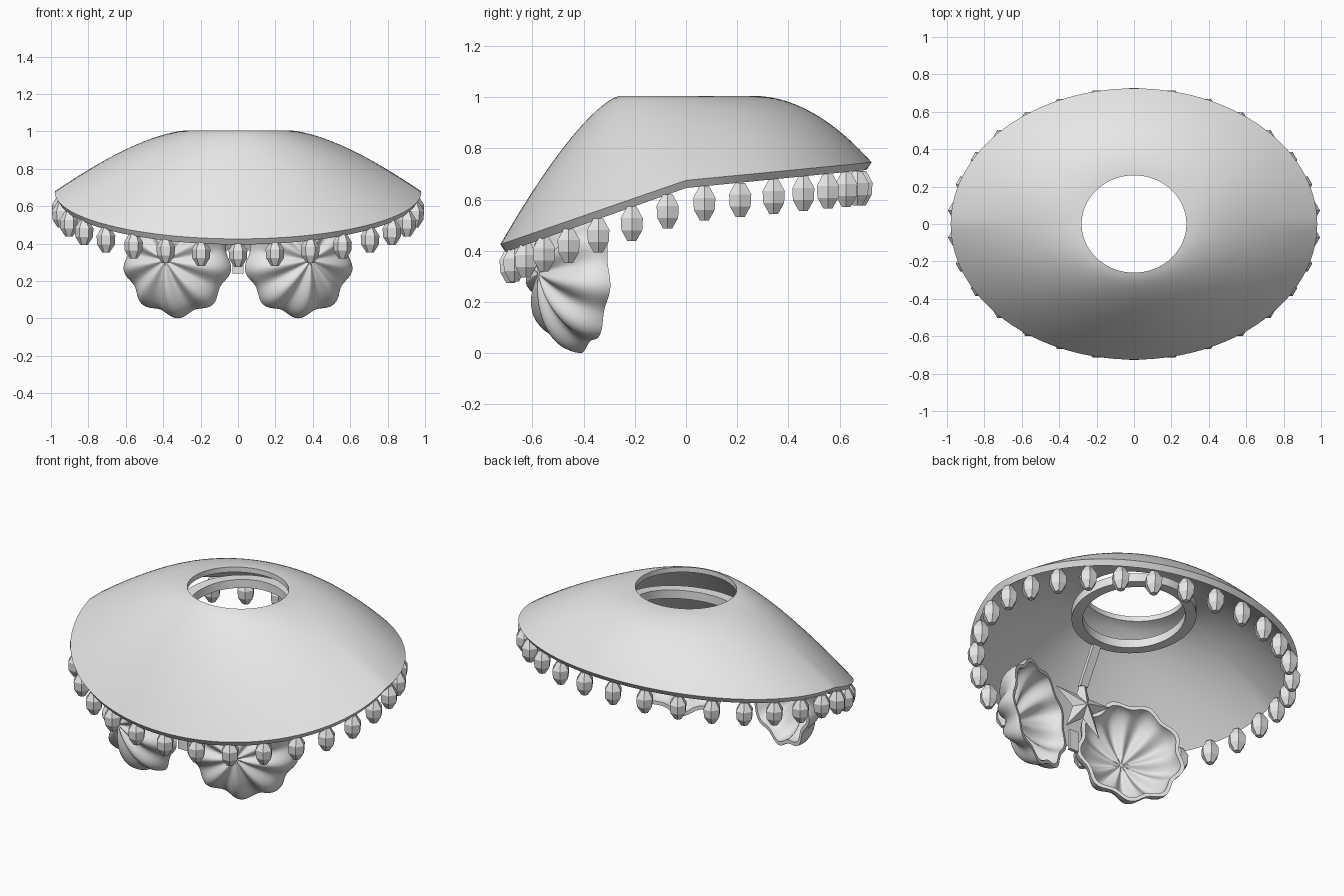
import bpy, bmesh, math
from mathutils import Vector, Matrix

if "Cube" in bpy.data.objects:
    bpy.data.objects.remove(bpy.data.objects["Cube"])

grey = bpy.data.materials.new("light grey")
grey.diffuse_color = (0.8, 0.8, 0.8, 1)
grey.use_nodes = True
grey.node_tree.nodes["Principled BSDF"].inputs["Base Color"].default_value = grey.diffuse_color


def finish(name, bm, smooth=None):
    bmesh.ops.recalc_face_normals(bm, faces=bm.faces)
    me = bpy.data.meshes.new(name)
    bm.to_mesh(me)
    bm.free()
    me.materials.append(grey)
    ob = bpy.data.objects.new(name, me)
    bpy.context.collection.objects.link(ob)
    if smooth:
        bpy.ops.object.select_all(action='DESELECT')
        ob.select_set(True)
        bpy.context.view_layer.objects.active = ob
        bpy.ops.object.shade_smooth_by_angle(angle=math.radians(smooth))
    return ob


def loft(bm, rings, closed=False, cap=False):
    """Skin a list of closed point rings."""
    vs = [[bm.verts.new(p) for p in r] for r in rings]
    n = len(vs[0])
    pairs = list(zip(vs, vs[1:])) + ([(vs[-1], vs[0])] if closed else [])
    for a, b in pairs:
        for i in range(n):
            j = (i + 1) % n
            bm.faces.new((a[i], a[j], b[j], b[i]))
    if cap:
        bm.faces.new(vs[0])
        bm.faces.new(vs[-1])


def rim_z(y):
    return 0.675 + (0.345 if y < 0 else 0.097) * y


def cape_ring(t, inset, drop, n=120):
    pts = []
    for i in range(n):
        a = 2 * math.pi * i / n
        c, s = math.cos(a), math.sin(a)
        p = 1.4 + 0.6 * max(0, s)
        z = 1.005 - (1.005 - rim_z(0.725 * s)) * t ** p
        pts.append(((0.28 + 0.70 * t - inset * t) * c,
                    (0.26 + 0.465 * t - inset * t) * s, z - drop))
    return pts


# Flared oval cape with a neck hole and a slanted rim
bm = bmesh.new()
ts = [i / 20 for i in range(21)]
loft(bm, [cape_ring(t, 0, 0) for t in ts] +
     [cape_ring(t, 0.02, 0.03) for t in reversed(ts)], closed=True)
finish("cape", bm, 35)

# Neck ring below the hole, tilted down at the front
bm = bmesh.new()
rings = []
for w, h in ((0, 0), (0.06, 0), (0.06, -0.05), (0, -0.05)):
    rings.append([((0.285 + w) * math.cos(a), (0.265 + w) * math.sin(a),
                   0.895 + h + 0.1 * math.sin(a) * 0.4)
                  for a in (2 * math.pi * i / 64 for i in range(64))])
loft(bm, rings, closed=True)
finish("neck_ring", bm, 35)

# Faceted beads hanging around the rim
bm = bmesh.new()
for k in range(30):
    a = math.radians(6 + 12 * k)
    x, y = 0.95 * math.cos(a), 0.685 * math.sin(a)
    z = rim_z(y) - 0.097
    loft(bm, [[(x + r * math.cos(b), y + r * math.sin(b), z + h)
               for b in (math.pi * i / 3 for i in range(6))]
              for r, h in ((0.022, 0.067), (0.05, 0.022),
                           (0.047, -0.025), (0.02, -0.067))], cap=True)
finish("rim_beads", bm)


# Scalloped shell cups, opening towards the back
def shell_point(q, a, inner):
    lobe = math.cos(9 * a)
    r = 0.295 * math.sin(q * math.pi / 2) * (1 + 0.05 * q * lobe)
    d = 0.18 * math.cos(q * math.pi / 2) + 0.018 * lobe * math.sin(math.pi * q)
    if inner:
        r, d = r * 0.925, d - 0.02 * (1 - q)
    return Vector((r * math.sin(a), -d, -r * math.cos(a)))


qs = [0.02 + 0.98 * i / 16 for i in range(17)]
angles = [2 * math.pi * i / 108 for i in range(108)]
for side, label in ((-1, "left"), (1, "right")):
    bm = bmesh.new()
    rings = [[shell_point(q, a, False) for a in angles] for q in qs]
    rings += [[shell_point(q, a, True) for a in angles] for q in reversed(qs)]
    loft(bm, rings, cap=True)
    turn = Matrix.Rotation(side * math.radians(22), 4, 'Z')
    bm.transform(Matrix.Translation((side * 0.32, -0.41, 0.31)) @ turn)
    finish("shell_" + label, bm, 40)

# Five-pointed star between the shells
bm = bmesh.new()
outline = []
for i in range(10):
    a = math.pi * i / 5
    r = 0.20 if i % 2 == 0 else 0.075
    outline.append(bm.verts.new((r * math.sin(a), -0.43, 0.48 + r * math.cos(a))))
for y in (-0.47, -0.39):
    peak = bm.verts.new((0, y, 0.48))
    for i in range(10):
        bm.faces.new((outline[i], outline[(i + 1) % 10], peak))
finish("star", bm)


# Flat bars: strap from ring to star, and link joining the shells
def bar(name, a, b, width, depth):
    a, b = Vector(a), Vector(b)
    w, d = Vector((width / 2, 0, 0)), Vector((0, depth / 2, 0))
    bm = bmesh.new()
    loft(bm, [[p - w - d, p + w - d, p + w + d, p - w + d] for p in (a, b)], cap=True)
    finish(name, bm)


bar("neck_strap", (0, -0.31, 0.82), (0, -0.43, 0.60), 0.05, 0.025)
bar("shell_link", (0, -0.51, 0.24), (0, -0.51, 0.36), 0.06, 0.02)
